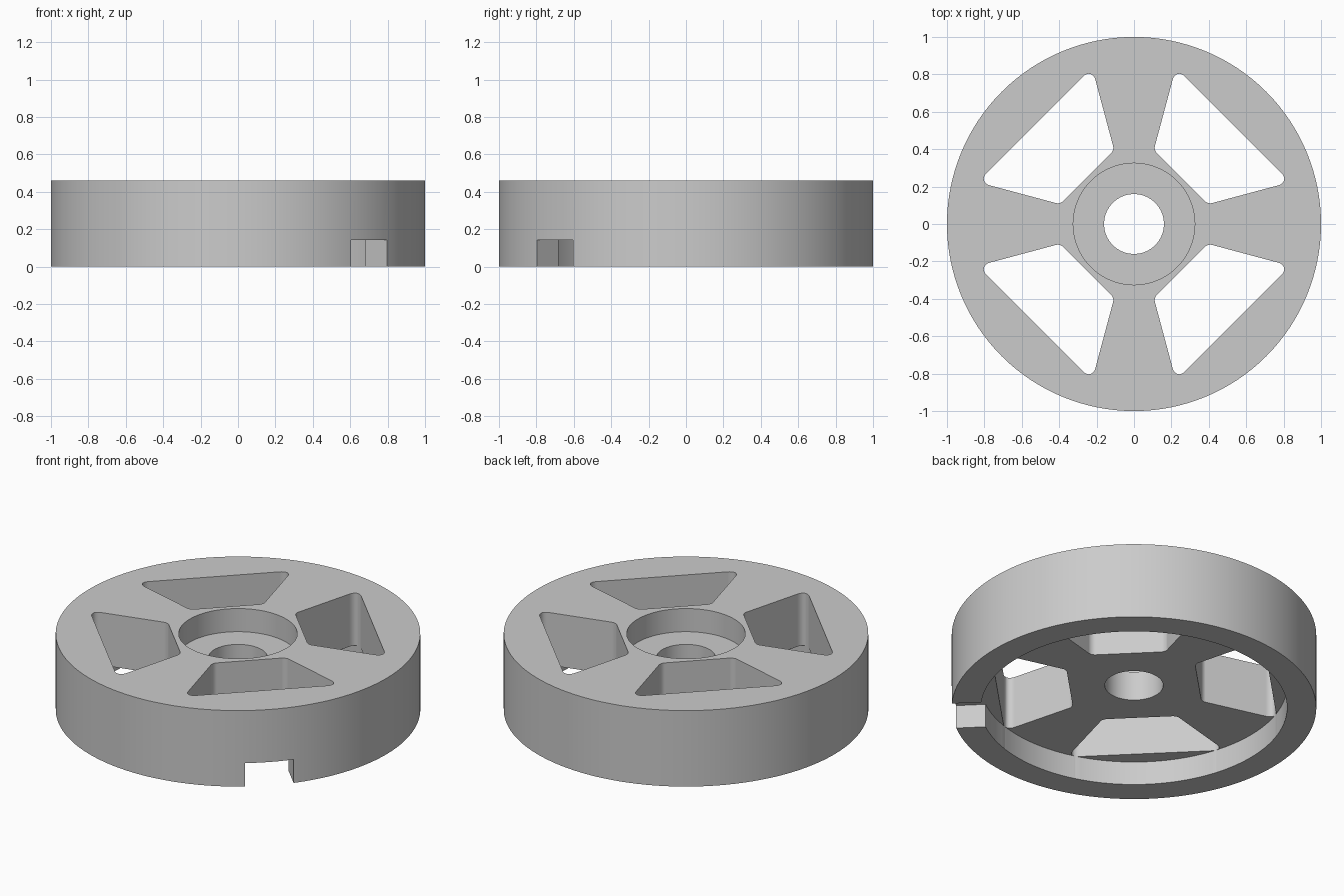
import bpy, bmesh, math
from mathutils import Matrix, Vector

cube = bpy.data.objects.get("Cube")
if cube:
    bpy.data.objects.remove(cube, do_unlink=True)

HEIGHT, RECESS_Z, HUB_Z = 0.46, 0.142, 0.32
RIM_R, RECESS_R, HUB_R, BORE_R = 1.0, 0.84, 0.325, 0.16
SEGMENTS = 128

grey = bpy.data.materials.new("plain grey")
grey.use_nodes = True
colour = (0.6, 0.6, 0.6, 1)
grey.diffuse_color = colour
grey.node_tree.nodes["Principled BSDF"].inputs["Base Color"].default_value = colour


def make_object(name, bm):
    bmesh.ops.recalc_face_normals(bm, faces=bm.faces)
    mesh = bpy.data.meshes.new(name)
    bm.to_mesh(mesh)
    bm.free()
    mesh.materials.append(grey)
    obj = bpy.data.objects.new(name, mesh)
    bpy.context.collection.objects.link(obj)
    return obj


def lathe(name, profile):
    """Closed (radius, height) profile turned around z."""
    bm = bmesh.new()
    rings = []
    for i in range(SEGMENTS):
        a = math.tau * i / SEGMENTS
        rings.append([bm.verts.new((r * math.cos(a), r * math.sin(a), z)) for r, z in profile])
    n = len(profile)
    for i, ring in enumerate(rings):
        after = rings[(i + 1) % SEGMENTS]
        for j in range(n):
            k = (j + 1) % n
            bm.faces.new((ring[j], after[j], after[k], ring[k]))
    return make_object(name, bm)


def prism(name, outline, z0, z1, angle, fillet=0):
    """Outline extruded upward, corners rounded, then turned around z."""
    bm = bmesh.new()
    base = bm.faces.new([bm.verts.new((x, y, z0)) for x, y in outline])
    top = bmesh.ops.extrude_face_region(bm, geom=[base])["geom"]
    verts = [v for v in top if isinstance(v, bmesh.types.BMVert)]
    bmesh.ops.translate(bm, verts=verts, vec=Vector((0, 0, z1 - z0)))
    if fillet:
        upright = [e for e in bm.edges if abs(e.verts[0].co.z - e.verts[1].co.z) > 0.01]
        # offset is measured along the walls, so convert from the radius per corner
        for e in upright:
            wall_a, wall_b = [f for f in e.link_faces if abs(f.calc_center_median().z - (z0 + z1) / 2) < 0.01]
            wall_a.normal_update()
            wall_b.normal_update()
            turn = wall_a.normal.angle(wall_b.normal)
            bmesh.ops.bevel(bm, geom=[e], offset=fillet * math.tan(turn / 2),
                            offset_type='OFFSET', segments=8, profile=0.5, affect='EDGES')
    bmesh.ops.rotate(bm, verts=bm.verts, cent=(0, 0, 0), matrix=Matrix.Rotation(angle, 3, 'Z'))
    obj = make_object(name, bm)
    obj.hide_render = True
    return obj


# Wheel body: rim, web with underside recess, counterbored hub
wheel = lathe("wheel_body", [
    (BORE_R, RECESS_Z), (RECESS_R, RECESS_Z), (RECESS_R, 0), (RIM_R, 0),
    (RIM_R, HEIGHT), (HUB_R, HEIGHT), (HUB_R, HUB_Z), (BORE_R, HUB_Z)])

# Four windows between the spokes, with radial sides
near, far, flare = 0.354, 0.75, math.tan(math.radians(30))
window = [(near, -near * flare), (far, -far * flare), (far, far * flare), (near, near * flare)]
cutters = [prism(f"window_cutter_{i + 1}", window, -0.1, HEIGHT + 0.1,
                 math.radians(45 + 90 * i), 0.04) for i in range(4)]

# Notch through the lower rim, front left
half = 0.135
notch = [(0.78, -half), (1.1, -half), (1.1, half), (0.78, half)]
cutters.append(prism("notch_cutter", notch, -0.1, RECESS_Z, math.radians(-45)))

bpy.ops.object.select_all(action='DESELECT')
bpy.context.view_layer.objects.active = wheel
wheel.select_set(True)
for cutter in cutters:
    cut = wheel.modifiers.new(cutter.name, 'BOOLEAN')
    cut.operation, cut.solver, cut.object = 'DIFFERENCE', 'EXACT', cutter
    bpy.ops.object.modifier_apply(modifier=cut.name)
    bpy.data.objects.remove(cutter, do_unlink=True)

# Smooth round walls, crisp edges
bpy.ops.object.shade_smooth_by_angle(angle=math.radians(30))
weighted = wheel.modifiers.new("even_shading", 'WEIGHTED_NORMAL')
weighted.keep_sharp = True
